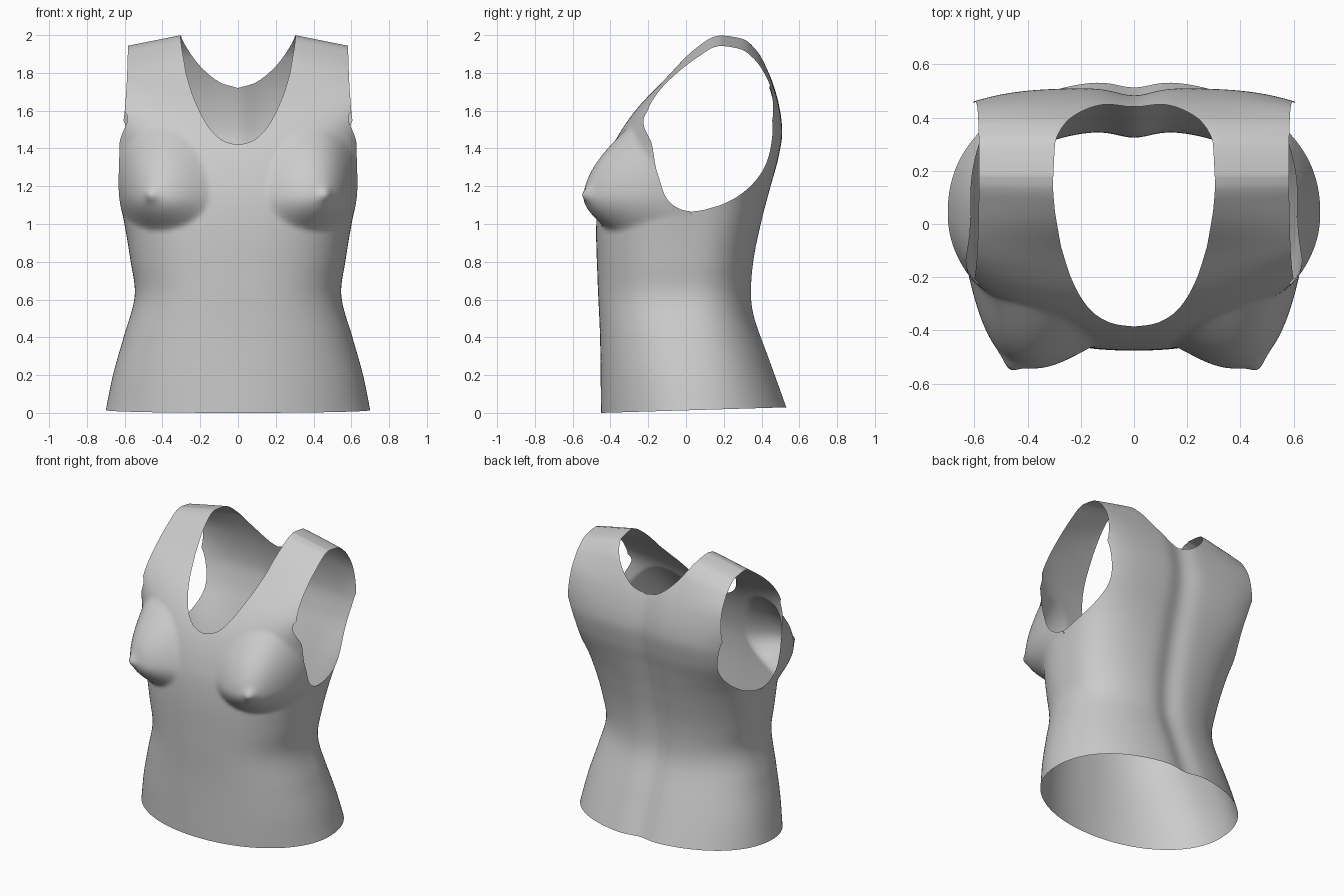
import bpy, bmesh
from math import exp, atan2, hypot, pi, cos

if "Cube" in bpy.data.objects:
    bpy.data.objects.remove(bpy.data.objects["Cube"])


def curve(*pts):
    """Smooth function through (t, value) points, constant beyond the ends."""
    n = len(pts)
    m = []
    for i in range(n):
        a, b = pts[max(i - 1, 0)], pts[min(i + 1, n - 1)]
        m.append((b[1] - a[1]) / (b[0] - a[0]))

    def f(t):
        if t <= pts[0][0]:
            return pts[0][1]
        for i in range(n - 1):
            (t0, v0), (t1, v1) = pts[i], pts[i + 1]
            if t <= t1:
                h = t1 - t0
                s = (t - t0) / h
                return ((1 + 2 * s) * (1 - s) ** 2 * v0 + s * (1 - s) ** 2 * h * m[i]
                        + s * s * (3 - 2 * s) * v1 + s * s * (s - 1) * h * m[i + 1])
        return pts[-1][1]
    return f


# Torso profiles by height: front, back, side seam depth, half width, roundness
front = curve((0, -.45), (.4, -.455), (.7, -.468), (1, -.475), (1.2, -.455), (1.42, -.385),
              (1.6, -.27), (1.78, -.1), (1.89, .005), (1.96, .09), (1.99, .14), (2, .18))
back = curve((0, .54), (.28, .445), (.5, .37), (.62, .352), (.8, .362), (1, .4), (1.2, .45),
             (1.35, .49), (1.5, .51), (1.7, .475), (1.88, .4), (1.95, .345), (1.98, .3), (1.995, .23), (2, .18))
seam = curve((0, .04), (.6, .0), (1.07, .03), (1.4, .1), (2, .18))
width = curve((0, .70), (.2, .66), (.4, .605), (.62, .547), (.8, .568), (1.07, .615),
              (1.3, .67), (1.5, .72), (1.75, .85), (2, .85))
n_front = curve((0, 2.05), (.6, 2.4), (1.1, 2.5), (1.4, 2.6), (1.6, 3.2), (2, 4))
n_back = curve((0, 2.2), (.6, 2.4), (1.1, 3), (1.4, 4), (2, 4))

# Opening outlines
neck_front = curve((0, 1.42), (.05, 1.43), (.1, 1.455), (.17, 1.535), (.25, 1.71), (.29, 1.87), (.305, 2), (.33, 2.2))
neck_back = curve((0, 1.72), (.1, 1.752), (.2, 1.835), (.27, 1.93), (.305, 2), (.33, 2.1))
strap_edge = curve((1.2, .9), (1.4, .66), (1.5, .615), (1.7, .592), (1.94, .582))
HC = (.14, 1.48)
hole = [(.0, 1.07), (.15, 1.09), (.3, 1.165), (.41, 1.29), (.455, 1.45), (.43, 1.66), (.36, 1.8),
        (.27, 1.88), (.16, 1.9), (.05, 1.86), (-.06, 1.77), (-.16, 1.65), (-.225, 1.55), (-.18, 1.42),
        (-.145, 1.25), (-.09, 1.12)]
polar = sorted((atan2(z - HC[1], y - HC[0]), hypot(y - HC[0], z - HC[1])) for y, z in hole)
polar = [(a - 2 * pi, r) for a, r in polar[-2:]] + polar + [(a + 2 * pi, r) for a, r in polar[:2]]
hole_radius = curve(*polar)


def bust(x, z):
    """Height of the bust at source position (x >= 0, z)."""
    dx, dz = x - .42, z - 1.155
    r2 = (dx / (.23 if dx > 0 else .27)) ** 2 + (dz / (.19 if dz < 0 else .36)) ** 2
    body = .14 * (1 - r2) ** 1.25 if r2 < 1 else 0
    return body + .026 * exp(-(dx * dx + dz * dz) / .0011)


def point(s, z, side):
    """Surface point; s in -1..1 across, side -1 front, +1 back."""
    t = abs(s)
    k = 1 - (1 - t) ** 2.5
    ax = width(z) * k
    ys = seam(z)
    if side < 0:
        n = n_front(z)
        y = ys - max(ys - front(z), 0) * (1 - k ** n) ** (1 / n)
        h = bust(ax, z)
        y -= h
        ax += .28 * h
    else:
        n = n_back(z)
        d = max(back(z) - ys, 0)
        y = ys + d * (1 - k ** n) ** (1 / n)
        y -= .027 * exp(-(ax / .09) ** 2) * min(1, d / .2)       # spine groove
    q = min(max((z - 1.7) / .3, 0), 1)
    zz = z - .2 * max(ax - .3, 0) * q * q * (3 - 2 * q)          # shoulder slope
    zz += .03 * (y + .45) * max(0, 1 - z / .5)                   # tilted hem
    return (ax if s >= 0 else -ax, y, zz)


def clip(bm, f):
    """Cut the mesh cleanly along f = 0 and drop the part with f < 0."""
    val = {v: f(v.co) for v in bm.verts}
    new = set()
    for e in list(bm.edges):
        a, b = e.verts
        if val[a] * val[b] < 0:
            _, v = bmesh.utils.edge_split(e, a, val[a] / (val[a] - val[b]))
            val[v] = 0
            new.add(v)
    for fc in list(bm.faces):
        cut = [v for v in fc.verts if v in new]
        if len(cut) == 2 and not any(set(e.verts) == set(cut) for e in fc.edges):
            bmesh.utils.face_split(fc, cut[0], cut[1])
    bad = [fc for fc in bm.faces if sum(val[v] for v in fc.verts) < 0]
    bmesh.ops.delete(bm, geom=bad, context='FACES')


# Torso skin: front and back sheets welded at the side seams and shoulder crest
ROWS, COLS = 130, 70
bm = bmesh.new()
for side in (-1, 1):
    grid = []
    for i in range(ROWS + 1):
        z = 2 * (1 - (1 - i / ROWS) ** 1.5)
        grid.append([bm.verts.new(point(j / COLS, z, side)) for j in range(-COLS, COLS + 1)])
    for r0, r1 in zip(grid, grid[1:]):
        for j in range(2 * COLS):
            q = (r0[j], r0[j + 1], r1[j + 1], r1[j])
            bm.faces.new(q if side < 0 else q[::-1])

# Neck opening, strap outer edges, armholes
clip(bm, lambda p: (neck_front if p.y < .18 else neck_back)(abs(p.x)) - p.z)
clip(bm, lambda p: strap_edge(p.z) - abs(p.x))
clip(bm, lambda p: 1 if abs(p.x) < .35 else
     hypot(p.y - HC[0], p.z - HC[1]) - hole_radius(atan2(p.z - HC[1], p.y - HC[0])))
bmesh.ops.remove_doubles(bm, verts=bm.verts, dist=2e-4)

me = bpy.data.meshes.new("torso_top")
bm.to_mesh(me)
bm.free()
me.polygons.foreach_set("use_smooth", [True] * len(me.polygons))
ob = bpy.data.objects.new("torso_top", me)
bpy.context.collection.objects.link(ob)
